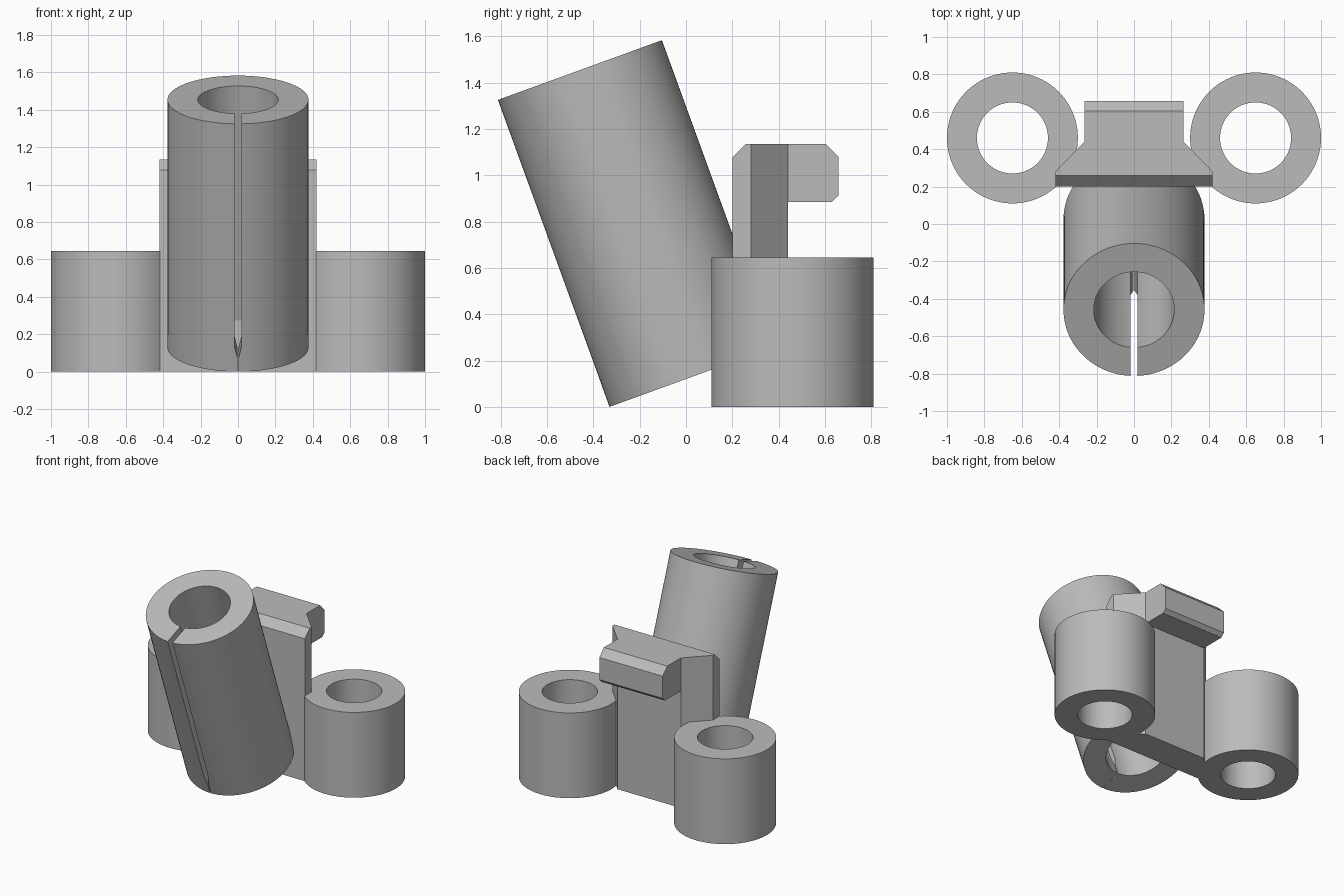
import bpy, bmesh
from math import sin, cos, asin, pi, radians

cube = bpy.data.objects.get("Cube")
if cube:
    bpy.data.objects.remove(cube, do_unlink=True)

grey = bpy.data.materials.new("plain grey")
grey.use_nodes = True
colour = (0.5, 0.5, 0.5, 1)
grey.diffuse_color = colour
grey.node_tree.nodes["Principled BSDF"].inputs["Base Color"].default_value = colour


def finish(bm, name, location=(0, 0, 0), tilt=0, smooth=False):
    bmesh.ops.recalc_face_normals(bm, faces=bm.faces)
    mesh = bpy.data.meshes.new(name)
    bm.to_mesh(mesh)
    bm.free()
    mesh.materials.append(grey)
    obj = bpy.data.objects.new(name, mesh)
    bpy.context.collection.objects.link(obj)
    obj.location = location
    obj.rotation_euler.x = tilt
    if smooth:
        bpy.ops.object.select_all(action='DESELECT')
        obj.select_set(True)
        bpy.context.view_layer.objects.active = obj
        bpy.ops.object.shade_smooth_by_angle(angle=radians(30))
    return obj


def hollow_tube(name, outer, inner, levels, location, tilt=0, segments=80):
    """Thick tube; levels are (height, half width of the front slot), zero for no slot."""
    bm = bmesh.new()
    closed = levels[0][1] == 0
    count = segments if closed else segments + 1
    grid = []
    for z, gap in levels:
        layer = []
        for radius in (outer, inner):
            start = asin(gap / radius)
            span = 2 * pi - 2 * start
            angles = [start + span * i / segments for i in range(count)]
            layer.append([bm.verts.new((radius * sin(a), -radius * cos(a), z)) for a in angles])
        grid.append(layer)
    # Walls, layer by layer
    for low, high in zip(grid, grid[1:]):
        for side in (0, 1):
            for i in range(segments):
                j = (i + 1) % count
                bm.faces.new((low[side][i], low[side][j], high[side][j], high[side][i]))
        if not closed:
            for i in (0, -1):
                bm.faces.new((low[0][i], high[0][i], high[1][i], low[1][i]))
    # End rims
    for layer in (grid[0], grid[-1]):
        for i in range(segments):
            j = (i + 1) % count
            bm.faces.new((layer[0][i], layer[0][j], layer[1][j], layer[1][i]))
    return finish(bm, name, location, tilt, smooth=True)


def prism(points, offset):
    bm = bmesh.new()
    face = bm.faces.new([bm.verts.new(p) for p in points])
    result = bmesh.ops.extrude_face_region(bm, geom=[face])
    verts = [v for v in result["geom"] if isinstance(v, bmesh.types.BMVert)]
    bmesh.ops.translate(bm, verts=verts, vec=offset)
    return bm


# Two upright sockets
for side, x in (("left", 0.65), ("right", -0.65)):
    hollow_tube(side + "_socket", 0.35, 0.19, [(0, 0), (0.645, 0)], (x, 0.46, 0))

# Tilted holder with a front slot that narrows near its foot
hollow_tube("tilted_holder", 0.377, 0.215,
            [(0, 0.004), (0.08, 0.004), (0.15, 0.02), (1.41, 0.02)],
            (0, 0.024, 0.129), radians(20))

# Backing block: tapered plan, chamfered along the top front edge
top = 1.135
half = [(0.42, 0.2), (0.42, 0.28), (0.265, 0.44)]
plan = half + [(-x, y) for x, y in reversed(half)]
bm = prism([(x, y, 0) for x, y in plan], (0, 0, top))
front_top = [e for e in bm.edges
             if all(v.co.z > 1 and v.co.y < 0.21 for v in e.verts)]
bmesh.ops.bevel(bm, geom=front_top, offset=0.058, segments=1, affect='EDGES')
finish(bm, "backing_block")

# Rear hook with chamfered back corners
profile = [(0.44, 0.885), (0.63, 0.885), (0.658, 0.912),
           (0.658, 1.08), (0.603, top), (0.44, top)]
finish(prism([(-0.265, y, z) for y, z in profile], (0.53, 0, 0)), "rear_hook")
